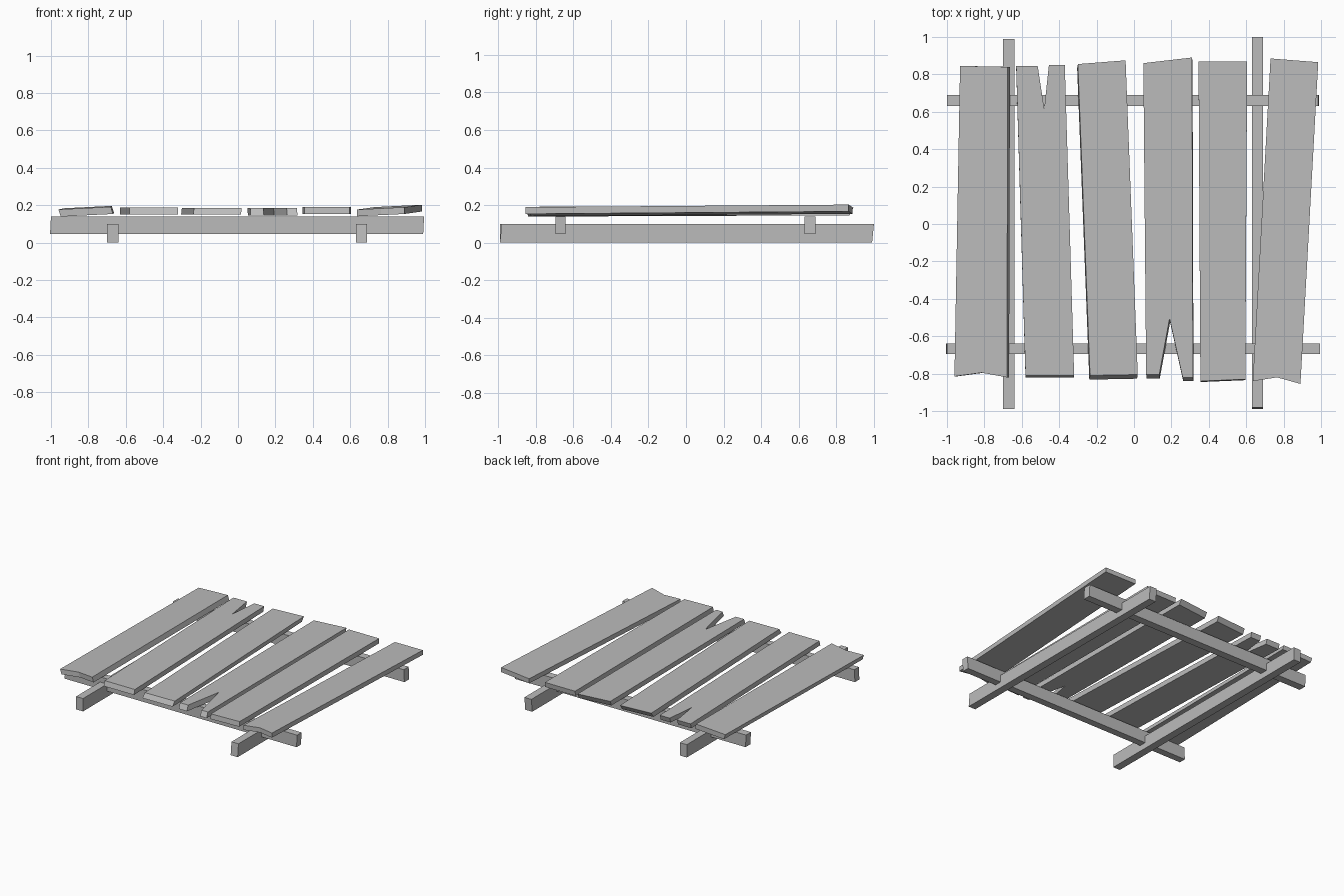
import bpy
import bmesh

cube = bpy.data.objects.get("Cube")
if cube:
    bpy.data.objects.remove(cube, do_unlink=True)

# One plain grey for all of the timber
grey = bpy.data.materials.new("weathered_grey")
grey.use_nodes = True
colour = (0.5, 0.5, 0.5, 1.0)
grey.diffuse_color = colour
grey.node_tree.nodes["Principled BSDF"].inputs["Base Color"].default_value = colour


def make_board(name, outline, top, bottom, shift=(0, 0)):
    """Extrude an outline between two height functions, sliding the underside by shift."""
    bm = bmesh.new()
    upper = [bm.verts.new((x, y, top(x, y))) for x, y in outline]
    lower = [bm.verts.new((x + shift[0], y + shift[1], bottom(x, y))) for x, y in outline]
    bm.faces.new(upper)
    bm.faces.new(lower[::-1])
    count = len(outline)
    for i in range(count):
        j = (i + 1) % count
        bm.faces.new((upper[i], lower[i], lower[j], upper[j]))
    bmesh.ops.recalc_face_normals(bm, faces=bm.faces)
    mesh = bpy.data.meshes.new(name)
    bm.to_mesh(mesh)
    bm.free()
    mesh.materials.append(grey)
    board = bpy.data.objects.new(name, mesh)
    bpy.context.collection.objects.link(board)
    return board


def make_plank(name, outline, height, thickness, roll=0, pitch=0, shift=(0, 0)):
    """A thin deck plank, slightly rolled about its length and pitched along it."""
    middle = sum(x for x, y in outline) / len(outline)

    def top(x, y):
        return height + roll * (x - middle) + pitch * y

    make_board(name, outline, top, lambda x, y: top(x, y) - thickness, shift)


def make_beam(name, x0, x1, y0, y1, z0, z1, shift=(0, 0)):
    outline = [(x0, y0), (x1, y0), (x1, y1), (x0, y1)]
    make_board(name, outline, lambda x, y: z1, lambda x, y: z0, shift)


# Ground runners and the cross beams notched over them
make_beam("right_runner", -0.70, -0.64, -0.99, 0.99, 0, 0.1)
make_beam("left_runner", 0.63, 0.69, -0.98, 1.0, 0, 0.1, (0, -0.01))
make_beam("front_cross_beam", -1, 0.995, -0.695, -0.64, 0.045, 0.14, (-0.005, 0))
make_beam("back_cross_beam", -1, 0.985, 0.63, 0.69, 0.045, 0.14, (0.005, 0))

# Deck planks from right to left, some with split or ragged ends
make_plank("plank_far_right",
           [(-0.96, -0.815), (-0.815, -0.795), (-0.68, -0.82), (-0.675, 0.84), (-0.93, 0.845)],
           0.187, 0.038, roll=0.05, pitch=0.003, shift=(0.012, 0))
make_plank("plank_split_back",
           [(-0.58, -0.81), (-0.32, -0.81), (-0.37, 0.85), (-0.455, 0.85),
            (-0.48, 0.615), (-0.515, 0.845), (-0.63, 0.845)],
           0.187, 0.038, shift=(0, -0.012))
make_plank("plank_mid_right",
           [(-0.235, -0.81), (0.02, -0.805), (-0.045, 0.875), (-0.30, 0.855)],
           0.186, 0.036, shift=(-0.004, -0.022))
make_plank("plank_split_front",
           [(0.065, -0.805), (0.135, -0.805), (0.19, -0.505), (0.26, -0.82),
            (0.315, -0.82), (0.31, 0.89), (0.05, 0.86)],
           0.186, 0.04, shift=(0.003, -0.02))
make_plank("plank_mid_left",
           [(0.355, -0.84), (0.595, -0.83), (0.605, 0.87), (0.345, 0.87)],
           0.19, 0.038, shift=(0, -0.005))
make_plank("plank_far_left",
           [(0.635, -0.84), (0.765, -0.82), (0.89, -0.855), (0.985, 0.865), (0.73, 0.885)],
           0.189, 0.036, roll=0.05, pitch=0.005)
